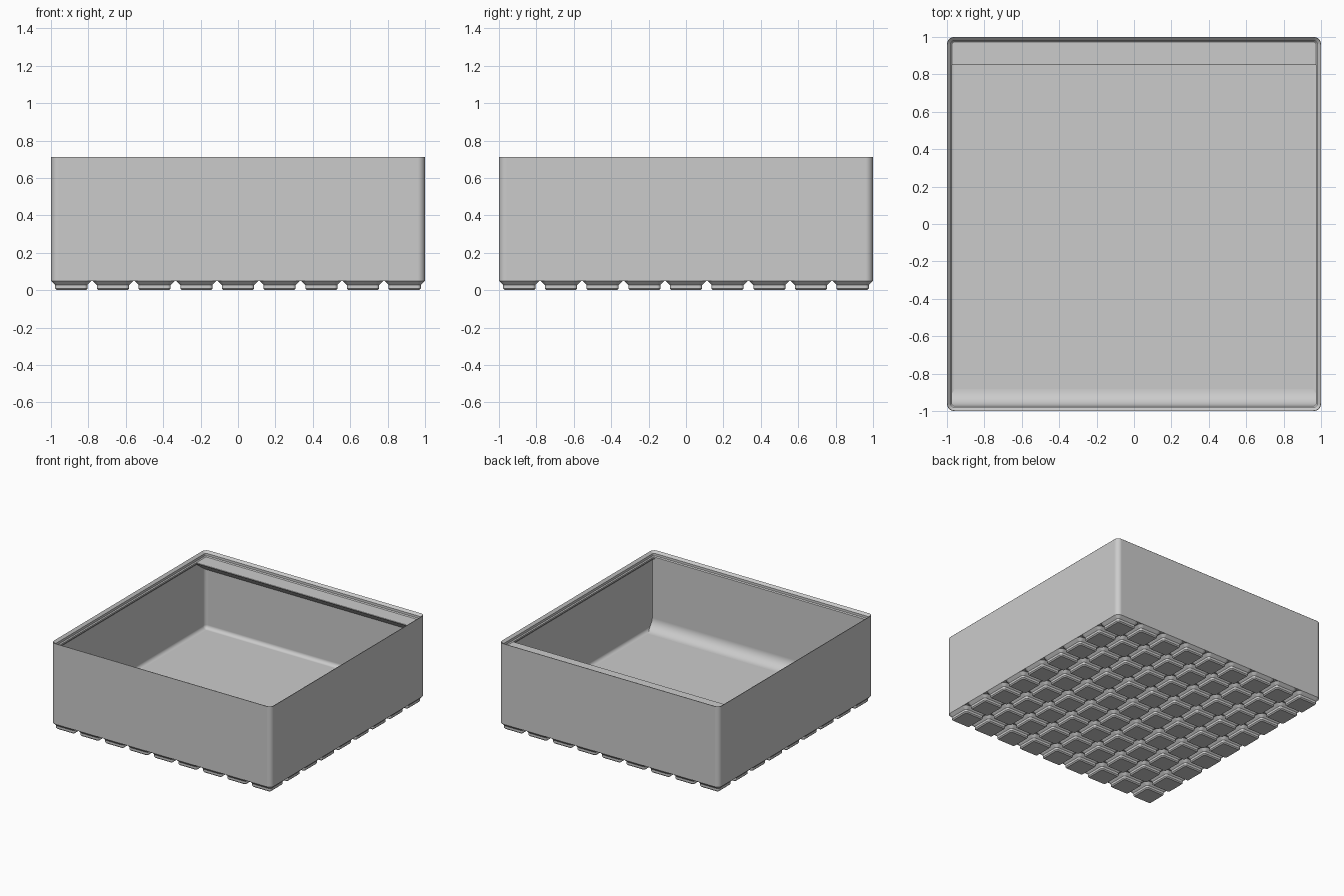
import bpy, bmesh, math

if "Cube" in bpy.data.objects:
    bpy.data.objects.remove(bpy.data.objects["Cube"], do_unlink=True)

CELLS = 9
U = 2 / (CELLS * 21 - 0.5)      # one millimetre in model units
PITCH = 21 * U
FLOOR, SHELF, TOP = 7 * U, 63 * U, 0.713
WALL, LIP = 0.95 * U, 2.6 * U
CORNER = 3.75 * U

grey = bpy.data.materials.new("plain grey")
grey.use_nodes = True
grey.diffuse_color = (0.6, 0.6, 0.6, 1)
grey.node_tree.nodes["Principled BSDF"].inputs["Base Color"].default_value = (0.6, 0.6, 0.6, 1)


def finish(bm, name):
    bmesh.ops.recalc_face_normals(bm, faces=bm.faces)
    mesh = bpy.data.meshes.new(name)
    bm.to_mesh(mesh)
    bm.free()
    mesh.materials.append(grey)
    obj = bpy.data.objects.new(name, mesh)
    bpy.context.collection.objects.link(obj)
    bpy.ops.object.select_all(action='DESELECT')
    obj.select_set(True)
    bpy.context.view_layer.objects.active = obj
    bpy.ops.object.shade_smooth_by_angle(angle=math.radians(30))
    weighted = obj.modifiers.new("even shading", 'WEIGHTED_NORMAL')
    weighted.keep_sharp = True
    return obj


def rounded_loft(name, half, profile, segments):
    """Skin a stack of rounded squares given as (inset, height) and cap both ends."""
    bm = bmesh.new()
    rings = []
    for inset, z in profile:
        r = max(CORNER - inset, 0.6 * U)
        c = half - inset - r
        ring = []
        for k in range(4):
            sx, sy = ((1, 1), (-1, 1), (-1, -1), (1, -1))[k]
            for i in range(segments + 1):
                a = (k + i / segments) * math.pi / 2
                ring.append(bm.verts.new((sx * c + r * math.cos(a), sy * c + r * math.sin(a), z)))
        rings.append(ring)
    n = len(rings[0])
    for low, high in zip(rings, rings[1:]):
        for i in range(n):
            j = (i + 1) % n
            bm.faces.new((low[i], low[j], high[j], high[i]))
    bm.faces.new(rings[0])
    bm.faces.new(rings[-1])
    return finish(bm, name)


def bar(name, profile, half_length):
    """Extrude a (y, z) profile along x."""
    bm = bmesh.new()
    face = bm.faces.new([bm.verts.new((-half_length, y, z)) for y, z in profile])
    new = bmesh.ops.extrude_face_region(bm, geom=[face])["geom"]
    verts = [g for g in new if isinstance(g, bmesh.types.BMVert)]
    bmesh.ops.translate(bm, verts=verts, vec=(2 * half_length, 0, 0))
    return finish(bm, name)


# Box: outer wall, stacking lip, inner wall, rounded floor edge
fillet = 2.8 * U
steps = 6
floor_edge = [(WALL + fillet * (1 - math.cos(a)), FLOOR + fillet * (1 - math.sin(a)))
              for a in (i * math.pi / 2 / steps for i in range(steps + 1))]
box_profile = [
    (0, 4.75 * U), (0, TOP - 0.002), (0.0015, TOP), (0.0035, TOP - 0.001),
    (1.9 * U, SHELF + 2.5 * U), (1.9 * U, SHELF + 0.7 * U),
    (LIP, SHELF), (LIP, SHELF - 1.2 * U), (WALL, SHELF - 1.2 * U - LIP + WALL),
] + floor_edge
rounded_loft("storage_box", 1, box_profile, 8)

# Feet: one stepped foot repeated in a grid
foot = rounded_loft("feet", 10.25 * U, [
    (2.95 * U, 0), (2.15 * U, 0.8 * U), (2.15 * U, 2.6 * U), (0, 4.75 * U)], 5)
foot.location = (-4 * PITCH, -4 * PITCH, 0)
for axis in range(2):
    grid = foot.modifiers.new("grid", 'ARRAY')
    grid.count = CELLS
    grid.use_relative_offset = False
    grid.use_constant_offset = True
    grid.constant_offset_displace = [PITCH if i == axis else 0 for i in range(3)]

# Scoop: curved ramp up the inside of the front wall
radius, face_y, back_y = 0.09, LIP - 1, -0.981
scoop = [(back_y, FLOOR - 0.005), (back_y, SHELF - 0.005), (face_y, SHELF - 0.005)]
for i in range(13):
    a = i * math.pi / 24
    scoop.append((face_y + radius * (1 - math.cos(a)), FLOOR + radius * (1 - math.sin(a))))
scoop.append((face_y + radius, FLOOR - 0.005))
bar("front_scoop", scoop, 1 - WALL + 0.0005)

# Label shelf along the back with a sloped underside
tip, root = 0.85, 0.981
thick = 1.2 * U
shelf = [(root, SHELF), (tip + 0.004, SHELF), (tip + 0.001, SHELF - 0.002), (tip, SHELF - 0.006),
         (tip + 0.003, SHELF - thick),
         (root, SHELF - thick - (root - tip) * math.tan(math.radians(36)))]
bar("label_shelf", shelf, 1 - WALL + 0.0005)
